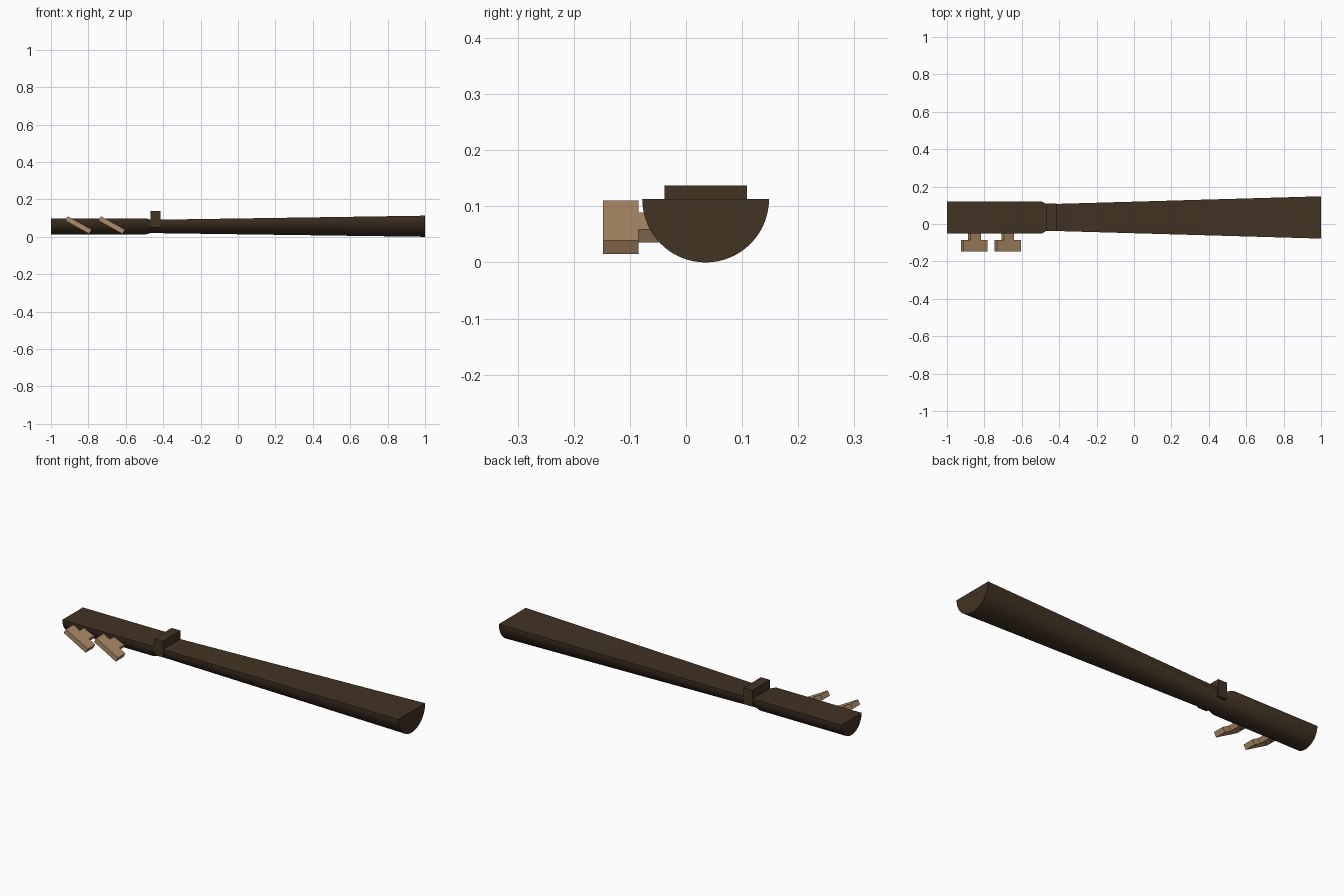
import bpy, bmesh, math
from mathutils import Matrix, Vector

if "Cube" in bpy.data.objects:
    bpy.data.objects.remove(bpy.data.objects["Cube"])


def material(name, rgb):
    m = bpy.data.materials.new(name)
    m.diffuse_color = (*rgb, 1)
    m.use_nodes = True
    m.node_tree.nodes["Principled BSDF"].inputs["Base Color"].default_value = m.diffuse_color
    return m


DARK = material("dark_wood", (0.055, 0.033, 0.017))
TAN = material("tan_peg", (0.42, 0.26, 0.135))
CY = 0.035  # centre line of the neck


def make_object(name, bm, mat):
    bmesh.ops.recalc_face_normals(bm, faces=bm.faces)
    me = bpy.data.meshes.new(name)
    bm.to_mesh(me)
    bm.free()
    me.materials.append(mat)
    ob = bpy.data.objects.new(name, me)
    bpy.context.collection.objects.link(ob)
    return ob


def box(name, size, matrix, mat):
    bm = bmesh.new()
    bmesh.ops.create_cube(bm, size=1, matrix=matrix @ Matrix.Diagonal((*size, 1)))
    return make_object(name, bm, mat)


# Neck: half-round section lofted along x (x, radius, flat top height)
stations = [(-1, 0.086, 0.099), (-0.495, 0.086, 0.099),
            (-0.467, 0.071, 0.091), (1, 0.113, 0.113)]
SEG = 32
bm = bmesh.new()
rings = []
for x, r, top in stations:
    rings.append([bm.verts.new((x, CY - r * math.cos(math.pi * i / SEG),
                                top - r * math.sin(math.pi * i / SEG)))
                  for i in range(SEG + 1)])
n = SEG + 1
for a, b in zip(rings, rings[1:]):
    for i in range(n):
        j = (i + 1) % n
        bm.faces.new((a[i], a[j], b[j], b[i]))
bm.faces.new(rings[0])
bm.faces.new(rings[-1])
neck = make_object("neck", bm, DARK)
bpy.context.view_layer.objects.active = neck
neck.select_set(True)
bpy.ops.object.shade_smooth_by_angle(angle=math.radians(25))

# Nut: block across the neck
box("nut", (0.052, 0.147, 0.087),
    Matrix.Translation((-0.441, CY, 0.0935)), DARK)

# Tuning pegs: tilted T-shaped plates on the front side
for k, x in enumerate((-0.853, -0.675), 1):
    tilt = Matrix.Translation((x, 0, 0.0625)) @ Matrix.Rotation(math.radians(29), 4, 'Y')
    box(f"peg_head_{k}", (0.147, 0.063, 0.027),
        tilt @ Matrix.Translation((0, -0.1165, 0)), TAN)
    box(f"peg_stem_{k}", (0.063, 0.08, 0.0265),
        tilt @ Matrix.Translation((0, -0.05, 0)), TAN)
